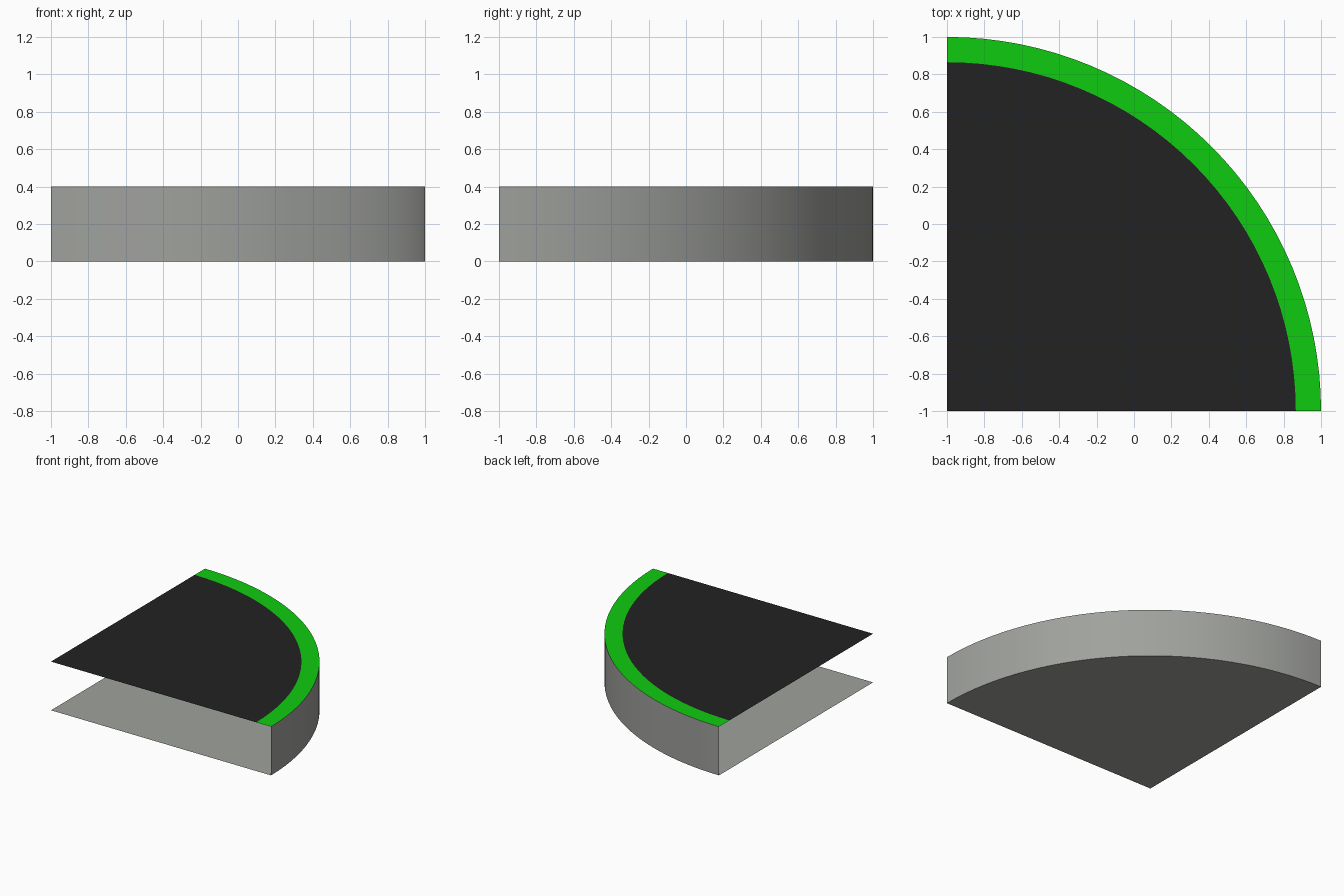
import bpy, bmesh, math

if "Cube" in bpy.data.objects:
    bpy.data.objects.remove(bpy.data.objects["Cube"])

CORNER = (-1.0, -1.0)      # centre of the quarter circle
R, R_IN, H, SEG = 2.0, 1.865, 0.4, 32


def material(name, rgb):
    m = bpy.data.materials.new(name)
    m.diffuse_color = (*rgb, 1)
    m.use_nodes = True
    m.node_tree.nodes["Principled BSDF"].inputs["Base Color"].default_value = m.diffuse_color
    return m


grey = material("light grey", (0.35, 0.36, 0.34))
black = material("black", (0.016, 0.016, 0.016))
green = material("bright green", (0.005, 0.60, 0.005))


def arc(bm, radius, z):
    return [bm.verts.new((CORNER[0] + radius * math.cos(a), CORNER[1] + radius * math.sin(a), z))
            for a in (math.pi / 2 * i / SEG for i in range(SEG + 1))]


def finish(bm, name, mat):
    me = bpy.data.meshes.new(name)
    bm.to_mesh(me)
    bm.free()
    me.materials.append(mat)
    ob = bpy.data.objects.new(name, me)
    bpy.context.collection.objects.link(ob)
    return ob


def sector(name, radius, z, mat, up):
    bm = bmesh.new()
    pts = [bm.verts.new((*CORNER, z))] + arc(bm, radius, z)
    bm.faces.new(pts if up else pts[::-1])
    return finish(bm, name, mat)


def band(name, lower, upper, mat):
    """Strip of quads between two arcs, each given as (radius, z)."""
    bm = bmesh.new()
    a, b = arc(bm, *lower), arc(bm, *upper)
    for i in range(SEG):
        bm.faces.new((a[i], a[i + 1], b[i + 1], b[i]))
    return finish(bm, name, mat)


# Quarter-round shell, open on its two straight sides
sector("bottom_plate", R, 0, grey, False)
sector("top_panel", R_IN, H, black, True)
band("top_rim", (R, H), (R_IN, H), green)
wall = band("curved_wall", (R, 0), (R, H), grey)
wall.data.shade_smooth()
